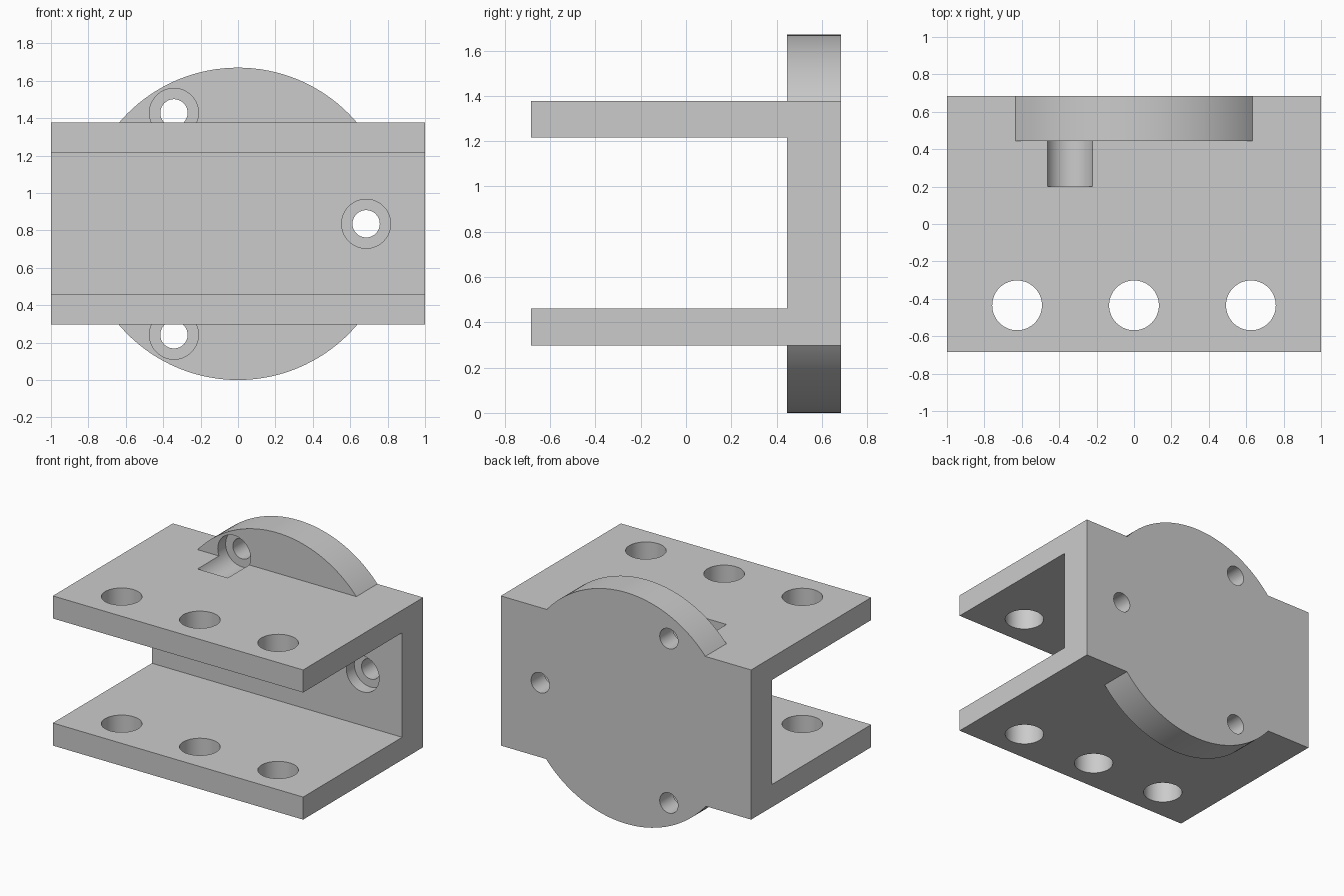
import bpy
import math

cube = bpy.data.objects.get("Cube")
if cube:
    bpy.data.objects.remove(cube, do_unlink=True)

grey = bpy.data.materials.new("light_grey")
grey.use_nodes = True
colour = (0.6, 0.6, 0.6, 1)
grey.diffuse_color = colour
grey.node_tree.nodes["Principled BSDF"].inputs["Base Color"].default_value = colour

MID = 0.835        # height of the disc centre, also its radius
BACK = 0.685       # half depth
WALL = 0.445       # inner face of the back wall


def finish(obj, name):
    obj.name = name
    obj.data.materials.clear()
    obj.data.materials.append(grey)
    return obj


def rod(name, radius, x, z, y0, y1, sides=64):
    """Cylinder running along y."""
    bpy.ops.mesh.primitive_cylinder_add(
        vertices=sides, radius=radius, depth=y1 - y0,
        location=(x, (y0 + y1) / 2, z), rotation=(math.pi / 2, 0, 0))
    return finish(bpy.context.object, name)


def combine(target, tool, operation):
    """Apply a boolean and discard the tool."""
    mod = target.modifiers.new(operation.title(), 'BOOLEAN')
    mod.operation = operation
    mod.solver = 'EXACT'
    mod.object = tool
    tool.hide_render = True
    bpy.context.view_layer.objects.active = target
    bpy.ops.object.modifier_apply(modifier=mod.name)
    bpy.data.objects.remove(tool, do_unlink=True)


# U-shaped channel: side profile swept across x
low, high, thick = 0.297, 1.378, 0.163
profile = [(-BACK, low), (BACK, low), (BACK, high), (-BACK, high),
           (-BACK, high - thick), (WALL, high - thick),
           (WALL, low + thick), (-BACK, low + thick)]
n = len(profile)
verts = [(x, y, z) for x in (-1, 1) for y, z in profile]
faces = [tuple(reversed(range(n))), tuple(range(n, 2 * n))]
faces += [(i, (i + 1) % n, n + (i + 1) % n, n + i) for i in range(n)]
mesh = bpy.data.meshes.new("bracket")
mesh.from_pydata(verts, [], faces)
bracket = bpy.data.objects.new("bracket", mesh)
bpy.context.collection.objects.link(bracket)
finish(bracket, "bracket")

# Round mounting disc merged into the back wall
combine(bracket, rod("mounting_disc", MID, 0, MID, WALL, BACK, 128), 'UNION')

# Three counterbored screw holes around the disc
for k in range(3):
    a = k * math.tau / 3
    x, z = 0.685 * math.cos(a), MID + 0.685 * math.sin(a)
    combine(bracket, rod("counterbore", 0.131, x, z, 0.2, WALL + 0.09), 'DIFFERENCE')
    combine(bracket, rod("screw_hole", 0.073, x, z, WALL, 0.8), 'DIFFERENCE')

# Three vertical holes through both flanges
for x in (-0.625, 0, 0.625):
    bpy.ops.mesh.primitive_cylinder_add(
        vertices=64, radius=0.133, depth=3, location=(x, -0.435, MID))
    combine(bracket, finish(bpy.context.object, "flange_hole"), 'DIFFERENCE')

# Smooth round walls, crisp edges
bpy.ops.object.select_all(action='DESELECT')
bracket.select_set(True)
bpy.context.view_layer.objects.active = bracket
bpy.ops.object.shade_smooth_by_angle(angle=math.radians(30))
